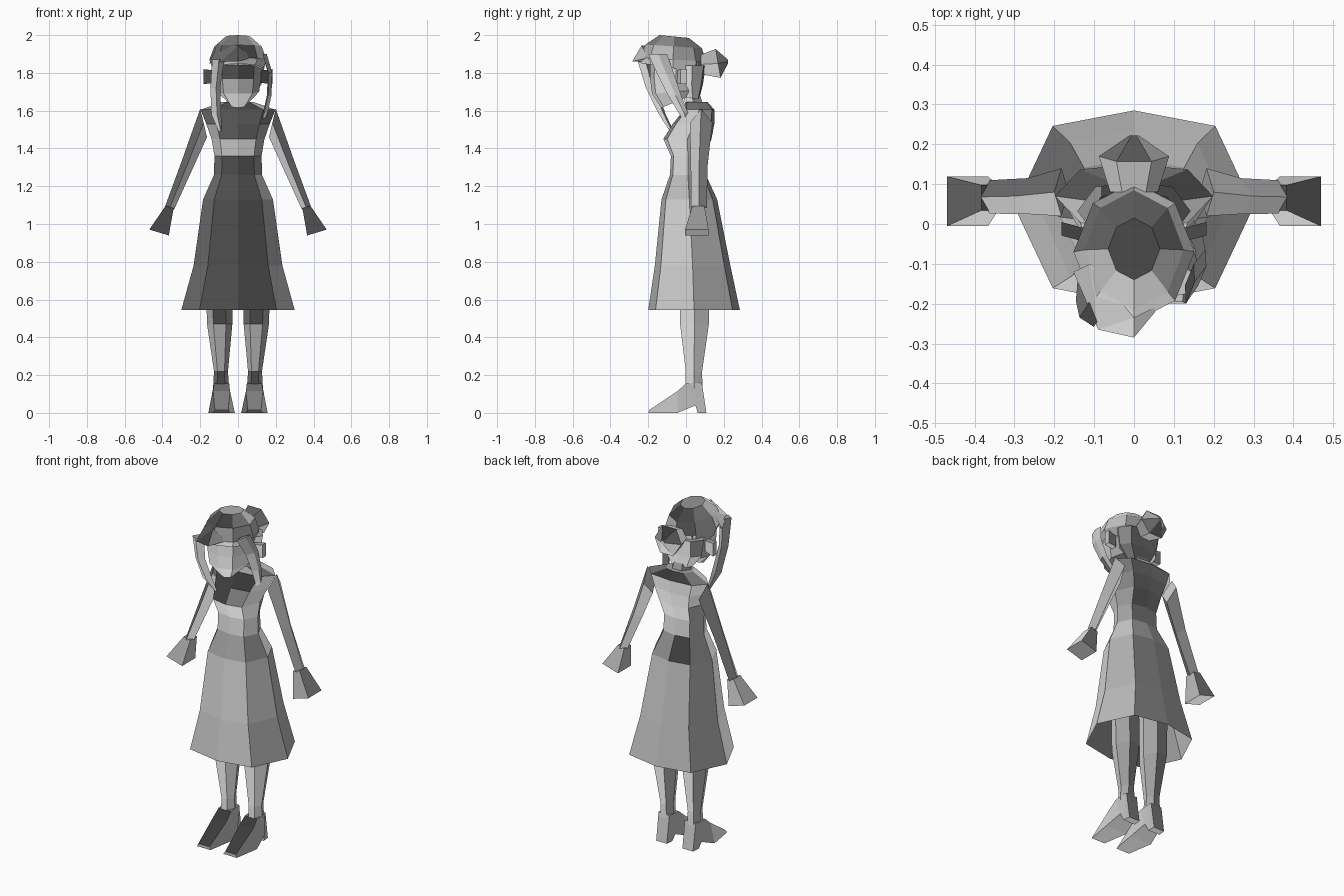
import bpy, bmesh
from math import sin, cos, pi
from mathutils import Vector as V

if "Cube" in bpy.data.objects:
    bpy.data.objects.remove(bpy.data.objects["Cube"])

grey = bpy.data.materials.new("plain grey")
grey.use_nodes = True
grey.diffuse_color = (0.6, 0.6, 0.6, 1)
grey.node_tree.nodes["Principled BSDF"].inputs["Base Color"].default_value = (0.6, 0.6, 0.6, 1)


def finish(name, bm):
    """Make the object; its flat corner normals are kept in a y-up frame."""
    bmesh.ops.recalc_face_normals(bm, faces=bm.faces)
    mesh = bpy.data.meshes.new(name)
    bm.to_mesh(mesh)
    bm.free()
    normals = [V((0, 0, 1))] * len(mesh.loops)
    for face in mesh.polygons:
        x, y, z = face.normal
        for i in face.loop_indices:
            normals[i] = V((x, z, -y))
    mesh.normals_split_custom_set(normals)
    mesh.materials.append(grey)
    bpy.context.collection.objects.link(bpy.data.objects.new(name, mesh))


def loft(name, rings, caps=(True, True)):
    """Skin a list of equal point rings with flat quads."""
    bm = bmesh.new()
    rows = [[bm.verts.new(p) for p in ring] for ring in rings]
    n = len(rows[0])
    for a, b in zip(rows, rows[1:]):
        for i in range(n):
            j = (i + 1) % n
            bm.faces.new((a[i], a[j], b[j], b[i]))
    for row, cap in ((rows[0], caps[0]), (rows[-1], caps[1])):
        if cap:
            bm.faces.new(row)
    finish(name, bm)


def body_ring(w, yf, yb, zf, zb=None, flat=0.84):
    """Eight-sided mirrored ring; w half width, f front, b back."""
    zb = zf if zb is None else zb
    ring = []
    for x, t in ((0, -1), (.68, -flat), (1, 0), (.68, flat), (0, 1),
                 (-.68, flat), (-1, 0), (-.68, -flat)):
        k = (t + 1) / 2
        ring.append(V((x * w, yf + (yb - yf) * k, zf + (zb - zf) * k)))
    return ring


def oval(c, a, b, n=4, turn=0):
    c, a, b = V(c), V(a), V(b)
    return [c + a * cos(turn + 2 * pi * i / n) + b * sin(turn + 2 * pi * i / n) for i in range(n)]


# Skirt, open at the hem
loft("skirt", [body_ring(*r) for r in (
    (.3, -.2, .285, .545), (.235, -.165, .235, .78), (.185, -.13, .165, 1.13),
    (.127, -.085, .105, 1.26), (.125, -.08, .1, 1.36))], (False, False))

# Bodice rising to the shoulders and collar
loft("bodice", [body_ring(*r) for r in (
    (.125, -.08, .1, 1.36), (.14, -.12, .135, 1.45), (.168, -.07, .15, 1.53),
    (.198, -.01, .15, 1.605), (.085, -.005, .115, 1.645))], (False, True))

# Neck
loft("neck", [oval((0, .05, 1.61), (.065, 0, 0), (0, .055, 0), 6),
              oval((0, .015, 1.73), (.05, 0, 0), (0, .05, 0), 6)])

# Face and skull, tipped forward
loft("face", [body_ring(*r) for r in (
    (.05, -.13, .0, 1.615, 1.67), (.112, -.18, .06, 1.69, 1.71),
    (.122, -.19, .08, 1.77, 1.78), (.125, -.19, .09, 1.86))])

# Hair cap
loft("hair_cap", [body_ring(*r, flat=.7) for r in (
    (.135, -.235, .1, 1.85, 1.8), (.152, -.245, .105, 1.88, 1.86),
    (.125, -.215, .085, 1.95, 1.93), (.065, -.14, .015, 2.0, 1.985))])

# Back hair wrapping the skull behind the ears
loft("back_hair", [body_ring(*r) for r in (
    (.07, 0, .07, 1.67, 1.66), (.125, -.03, .09, 1.74), (.142, -.04, .105, 1.84))])

# Fringe swept over the brow to one side
bm = bmesh.new()
p = [bm.verts.new(c) for c in (
    (.07, -.2, 1.88), (0, -.285, 1.86), (-.09, -.265, 1.86), (-.152, -.12, 1.85),
    (-.11, -.1, 1.95), (0, -.235, 1.945), (-.03, -.17, 1.86))]
for f in ((0, 1, 5), (1, 2, 5), (2, 4, 5), (2, 3, 4), (0, 6, 1), (1, 6, 2), (2, 6, 3)):
    bm.faces.new([p[i] for i in f])
finish("fringe", bm)

# Hanging locks, one each side of the face
loft("right_lock", [oval(c, (w, .3 * w, 0), (-.004, d, 0)) for c, w, d in (
    ((-.105, -.225, 1.87), .032, .033), ((-.12, -.185, 1.72), .026, .027),
    ((-.115, -.125, 1.58), .026, .018), ((-.095, -.075, 1.49), .008, .01))])
loft("left_lock", [oval(c, (.012, .004, 0), (.2 * w, w, 0)) for c, w in (
    ((.14, -.15, 1.9), .05), ((.17, -.11, 1.8), .045), ((.165, -.06, 1.68), .035),
    ((.145, -.015, 1.59), .025), ((.125, .0, 1.54), .01))])

# Bun at the back of the head
loft("bun", [oval((0, y, z), (w, 0, 0), (0, t, h), 6) for y, z, w, h, t in (
    (.08, 1.845, .06, .06, 0), (.17, 1.85, .088, .088, -.015), (.222, 1.86, .012, .012, 0))])

for s, side in ((1, "left"), (-1, "right")):
    # Ear
    loft(side + "_ear", [oval((s * x, y, 1.78), (0, .024, 0), (0, 0, h), 4, pi / 4)
                         for x, y, h in ((.115, -.03, .045), (.182, -.012, .056))])
    # Arm, diamond in section, running from the shoulder point to the wrist
    loft(side + "_arm", [oval((s * x, y, z), (s * u, 0, h), (0, d, 0)) for x, y, z, u, h, d in (
        (.182, .08, 1.535, .018, .075, .06), (.268, .07, 1.315, .03, .018, .045),
        (.362, .068, 1.085, .024, .008, .042))])
    # Hand flaring from the wrist
    loft(side + "_hand", [oval((s * x, y, z), (s * u, 0, u * .3), (0, d, 0), 4, pi / 4) for x, y, z, u, d in (
        (.362, .066, 1.09, .03, .045), (.418, .057, .955, .073, .088))])
    # Leg
    loft(side + "_leg", [oval((s * x, y, z), (w, 0, 0), (0, d, 0), 6) for x, y, z, w, d in (
        (.09, .02, 1.1, .075, .085), (.1, .045, .7, .07, .088), (.097, .045, .47, .067, .088),
        (.09, .042, .22, .037, .05), (.09, .042, .13, .042, .052))])
    # Shoe: cross sections from toe to heel
    loft(side + "_shoe", [
        [V((s * (.087 + sx * w), y + dy * up, z1 if up else z0))
         for sx, up, w in ((-1, 0, w0), (1, 0, w0), (1, 1, w1), (-1, 1, w1))]
        for y, dy, z0, z1, w0, w1 in (
            (-.2, .005, 0, .015, .045, .035), (-.045, 0, 0, .115, .07, .045),
            (.05, -.05, .04, .155, .052, .04), (.062, .015, 0, .16, .04, .04),
            (.108, -.024, 0, .16, .035, .036))])
